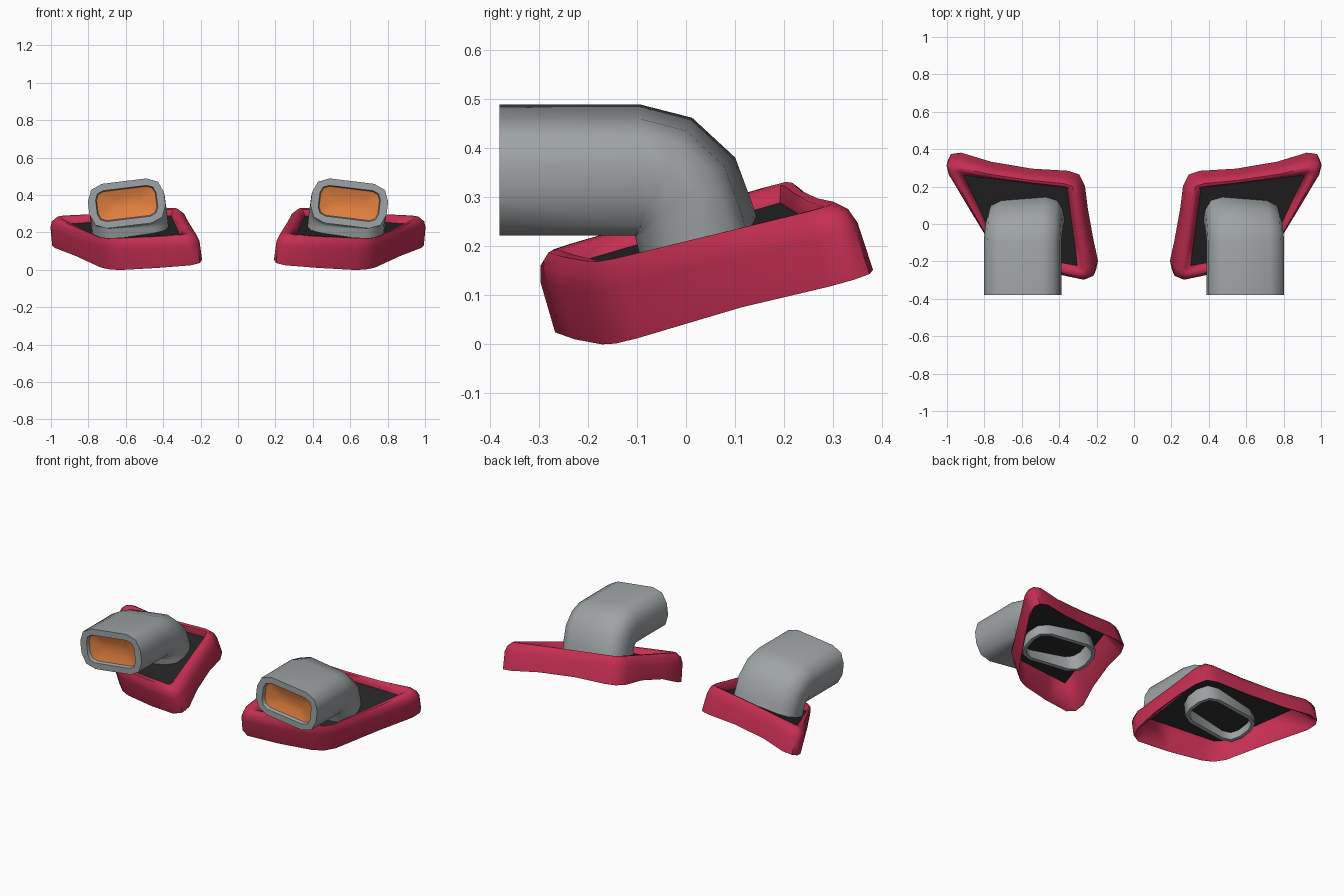
import bpy, bmesh, math
from mathutils import Vector
from mathutils.geometry import intersect_point_line

if "Cube" in bpy.data.objects:
    bpy.data.objects.remove(bpy.data.objects["Cube"])


def material(name, rgb):
    m = bpy.data.materials.new(name)
    m.diffuse_color = (*rgb, 1)
    m.use_nodes = True
    m.node_tree.nodes["Principled BSDF"].inputs["Base Color"].default_value = m.diffuse_color
    return m


RED = material("crimson", (0.56, 0.028, 0.085))
GREY = material("pipe grey", (0.345, 0.37, 0.38))
BLACK = material("near black", (0.018, 0.018, 0.018))
ORANGE = material("orange", (0.78, 0.22, 0.05))

# Tilted base plane shared by the frame and plate
NORMAL = Vector((0.118, -0.309, 1)).normalized()


def on_plane(p, h):
    z = 0.19 - 0.118 * (p[0] - 0.3) + 0.309 * (p[1] + 0.23)
    return Vector((p[0], p[1], z)) + NORMAL * h


def make(name, rings, mat, loop=False, cap_start=False, cap_end=False):
    """Skin a list of equal-length rings, then mirror the part across x."""
    bm = bmesh.new()
    vs = [[bm.verts.new(co) for co in r] for r in rings]
    n = len(vs[0])
    for i in range(len(vs) if loop else len(vs) - 1):
        a, b = vs[i], vs[(i + 1) % len(vs)]
        for j in range(n):
            k = (j + 1) % n
            bm.faces.new((a[j], a[k], b[k], b[j]))
    if cap_start:
        bm.faces.new(vs[0])
    if cap_end:
        bm.faces.new(vs[-1])
    bmesh.ops.remove_doubles(bm, verts=bm.verts, dist=0.0005)
    bmesh.ops.recalc_face_normals(bm, faces=bm.faces)
    me = bpy.data.meshes.new(name)
    bm.to_mesh(me)
    bm.free()
    ob = bpy.data.objects.new(name, me)
    bpy.context.collection.objects.link(ob)
    me.materials.append(mat)
    bpy.ops.object.select_all(action='DESELECT')
    ob.select_set(True)
    bpy.context.view_layer.objects.active = ob
    bpy.ops.object.shade_smooth_by_angle(angle=math.radians(52))
    ob.modifiers.new("mirror", 'MIRROR').use_mirror_merge = False
    return ob


# Frame outline (rounded kite) and its sharp inner opening
outer = [Vector(p) for p in (
    (0.211, -0.24), (0.222, -0.29), (0.27, -0.31), (0.45, -0.272),
    (0.64, -0.218), (0.70, -0.19), (0.75, -0.145), (0.885, 0.07),
    (0.995, 0.25), (1.008, 0.30), (0.993, 0.33), (0.94, 0.337),
    (0.78, 0.292), (0.56, 0.255), (0.37, 0.24), (0.31, 0.22),
    (0.28, 0.16), (0.262, 0.04), (0.233, -0.12))]
# The lower edge arches up along the back and inner sides
lift = [0.012, 0.01, 0.01, 0.005, 0, 0, 0.003, 0.016, 0.016, 0.016, 0.016,
        0.016, 0.026, 0.026, 0.014, 0.012, 0.016, 0.035, 0.035]
quad = [Vector(p) for p in ((0.305, -0.23), (0.72, -0.155), (0.915, 0.255), (0.36, 0.185))]


def snap(p):
    """Closest point on the inner opening."""
    best = None
    for i in range(4):
        a, b = quad[i], quad[(i + 1) % 4]
        t = intersect_point_line(p, a, b)[1]
        q = a.lerp(b, min(1, max(0, t)))
        if best is None or (q - p).length < (best - p).length:
            best = q
    return best


inner = [snap(p) for p in outer]


def frame_ring(t, h):
    return [on_plane(o.lerp(i, t), h + (up if h < -0.1 else 0))
            for o, i, up in zip(outer, inner, lift)]


# Frame: outer wall, rounded rim, inner slope and hollow underside
make("frame", [frame_ring(t, h) for t, h in (
    (1, -0.032), (0.12, -0.155), (-0.02, -0.162), (0, -0.045), (0.12, -0.012),
    (0.4, 0.01), (0.7, 0.008), (1, -0.022))], RED, loop=True)

# Plate filling the frame opening
make("plate", [frame_ring(1, -0.03), frame_ring(1, -0.024)], BLACK,
     cap_start=True, cap_end=True)


# Elbow pipe profile: rolled rounded rectangle, two segments per corner
def profile(hw, hh, r):
    pts = []
    roll = math.radians(-7)
    for q, (sx, sy) in enumerate(((1, 1), (-1, 1), (-1, -1), (1, -1))):
        for s in range(3):
            a = math.radians(90 * q + 45 * s)
            u = sx * (hw - r) + r * math.cos(a)
            v = sy * (hh - r) + r * math.sin(a)
            pts.append((0.595 + u * math.cos(roll) - v * math.sin(roll),
                        0.135 + u * math.sin(roll) + v * math.cos(roll)))
    return pts


def pipe_ring(prof, deg, d, k=1.0, dx=0.0):
    """Profile turned about the bend pivot, then moved d along the pipe."""
    a = math.radians(deg)
    return [Vector((u + dx,
                    -0.105 + k * v * math.sin(a) + d * math.cos(a),
                    0.22 + k * v * math.cos(a) - d * math.sin(a))) for u, v in prof]


big = profile(0.205, 0.12, 0.085)
lip = profile(0.163, 0.083, 0.045)
cap = profile(0.158, 0.078, 0.042)
base = profile(0.185, 0.1, 0.065)
bend = [(76, 0.12, 0.95, -0.027), (76, 0, 0.93, -0.014), (52, 0, 0.97, -0.009),
        (26, 0, 1, -0.004), (0, 0.012, 1, 0), (0, -0.275, 1, 0)]

# Pipe: open base below the plate, bend, straight run, front rim and recess
rings = [pipe_ring(base, 76, 0.03, 0.93, -0.016), pipe_ring(base, 76, 0.12, 0.95, -0.027)]
rings += [pipe_ring(big, *b) for b in bend]
rings += [pipe_ring(lip, 0, -0.275), pipe_ring(cap, 0, -0.255)]
make("elbow_pipe", rings, GREY)

# Orange dished panel closing the pipe mouth
make("mouth_panel", [pipe_ring(cap, 0, -0.255),
                     pipe_ring(profile(0.09, 0.03, 0.02), 0, -0.235)], ORANGE, cap_end=True)
